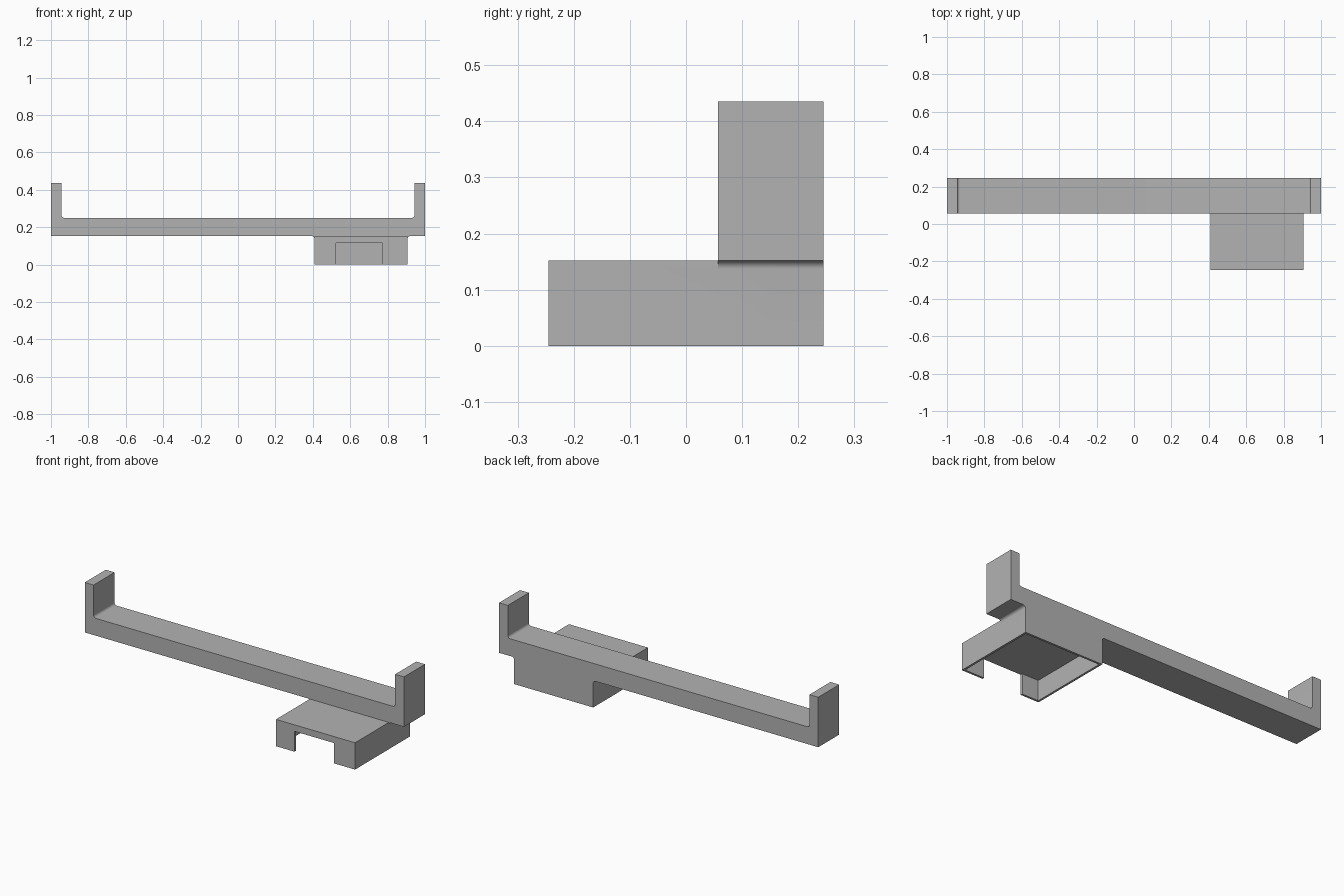
import bpy
import bmesh
import math
from mathutils import Vector

default = bpy.data.objects.get("Cube")
if default:
    bpy.data.objects.remove(default, do_unlink=True)

grey = bpy.data.materials.new("plain grey")
grey.use_nodes = True
grey.diffuse_color = (0.45, 0.45, 0.45, 1)
grey.node_tree.nodes["Principled BSDF"].inputs["Base Color"].default_value = (0.45, 0.45, 0.45, 1)

BACK, FRONT, BAR_FRONT = 0.245, -0.245, 0.057
BAR_LOW, BAR_TOP, ARM_TOP = 0.152, 0.25, 0.435
ARM = 0.945                      # inner face of the end arms
BOX_L, BOX_R = 0.41, 0.905       # sides of the clip box
WALL, CEILING, FILLET = 0.012, 0.115, 0.015


def rounded(points):
    """Outline from (x, z, radius) corners, with an arc where radius > 0."""
    out = []
    for i, (x, z, r) in enumerate(points):
        p = Vector((x, z))
        if not r:
            out.append(p)
            continue
        before = (Vector(points[i - 1][:2]) - p).normalized()
        after = (Vector(points[(i + 1) % len(points)][:2]) - p).normalized()
        centre = p + (before + after) * r
        for k in range(9):
            a = k / 8 * math.pi / 2
            out.append(centre - after * r * math.cos(a) - before * r * math.sin(a))
    return out


def extrude(name, outline, y0, y1):
    """Solid made by sweeping an x-z outline along y."""
    bm = bmesh.new()
    face = bm.faces.new([bm.verts.new((p[0], y0, p[1])) for p in outline])
    swept = bmesh.ops.extrude_face_region(bm, geom=[face])
    verts = [g for g in swept["geom"] if isinstance(g, bmesh.types.BMVert)]
    bmesh.ops.translate(bm, verts=verts, vec=(0, y1 - y0, 0))
    bmesh.ops.recalc_face_normals(bm, faces=bm.faces)
    mesh = bpy.data.meshes.new(name)
    bm.to_mesh(mesh)
    bm.free()
    mesh.materials.append(grey)
    obj = bpy.data.objects.new(name, mesh)
    bpy.context.collection.objects.link(obj)
    return obj


def block(name, x0, x1, y0, y1, z0, z1):
    return extrude(name, [(x0, z0), (x1, z0), (x1, z1), (x0, z1)], y0, y1)


def combine(target, other, operation):
    mod = target.modifiers.new(operation.lower(), "BOOLEAN")
    mod.operation, mod.solver, mod.object = operation, "EXACT", other
    bpy.context.view_layer.objects.active = target
    bpy.ops.object.modifier_apply(modifier=mod.name)
    bpy.data.objects.remove(other, do_unlink=True)


# Long bar with upright end arms and the rear half of the clip box
bracket = extrude("bracket", rounded([
    (-1, BAR_LOW, 0), (BOX_L, BAR_LOW, FILLET), (BOX_L, 0, 0),
    (BOX_R, 0, 0), (BOX_R, BAR_LOW, FILLET), (1, BAR_LOW, 0),
    (1, ARM_TOP, 0), (ARM, ARM_TOP, 0), (ARM, BAR_TOP, FILLET),
    (-ARM, BAR_TOP, FILLET), (-ARM, ARM_TOP, 0), (-1, ARM_TOP, 0),
]), BAR_FRONT, BACK)

# Front half of the clip box
combine(bracket, block("clip_box", BOX_L, BOX_R, FRONT, 0.15, 0, BAR_LOW), "UNION")

# Hollow underside and front notch
combine(bracket, block("cavity", BOX_L + WALL, BOX_R - WALL, FRONT + WALL,
                       BACK - WALL, -0.1, CEILING), "DIFFERENCE")
combine(bracket, block("notch", 0.525, 0.772, FRONT - 0.1, FRONT + 0.1,
                       -0.1, CEILING), "DIFFERENCE")

# Smooth fillets, sharp edges elsewhere
bpy.ops.object.select_all(action="DESELECT")
bracket.select_set(True)
bpy.context.view_layer.objects.active = bracket
bpy.ops.object.shade_smooth_by_angle(angle=math.radians(30))
